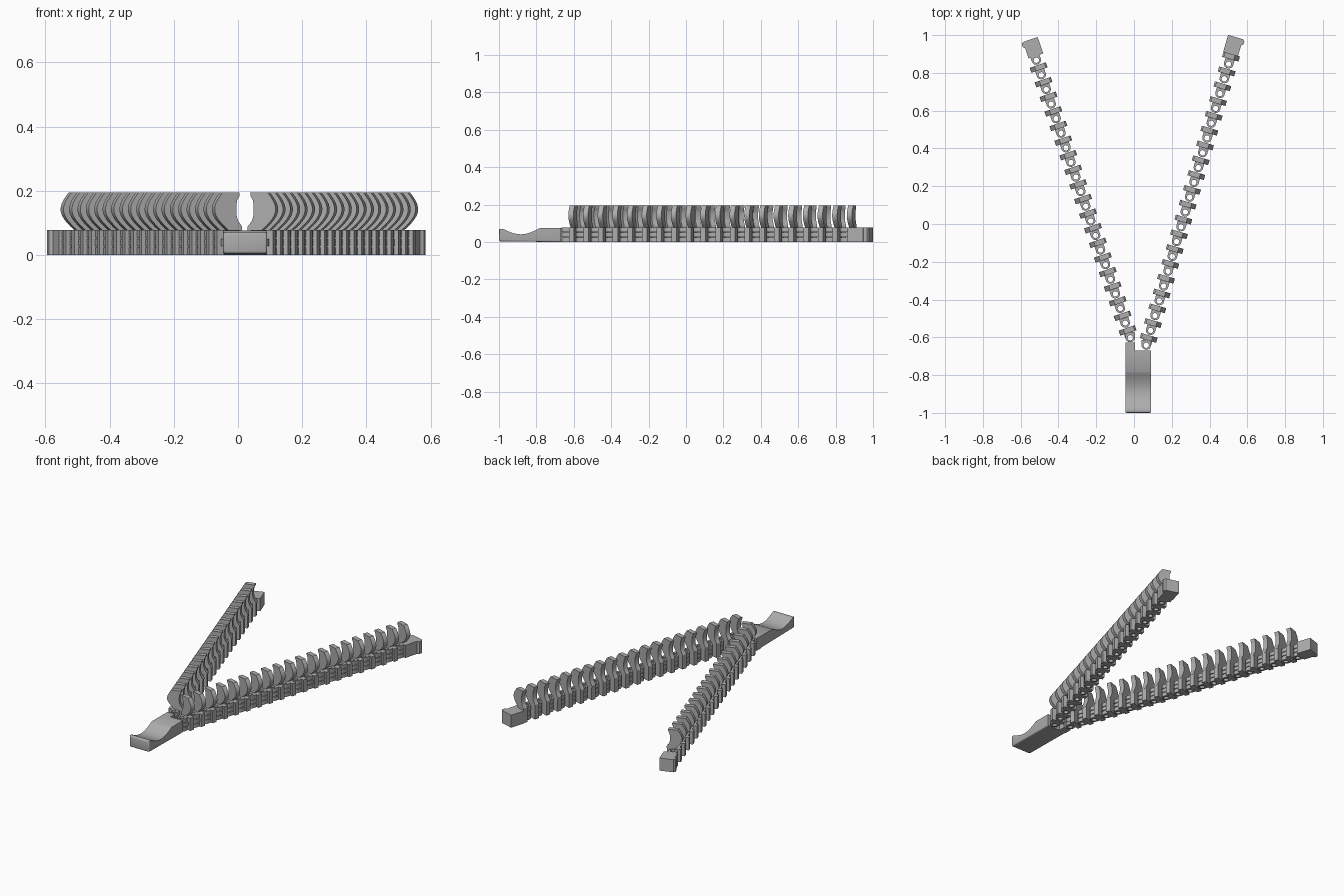
import bpy, bmesh
from math import sin, cos, pi, radians, atan2
from mathutils import Matrix, Vector

cube = bpy.data.objects.get("Cube")
if cube:
    bpy.data.objects.remove(cube)

grey = bpy.data.materials.new("plain_grey")
grey.use_nodes = True
colour = (0.42, 0.42, 0.42, 1)
grey.diffuse_color = colour
grey.node_tree.nodes["Principled BSDF"].inputs["Base Color"].default_value = colour

H = 0.078       # height of the strip
R = 0.025       # knuckle radius
PITCH = 0.0816  # distance between hinge holes
BAR = (0.027, 0.055)
FORK = ((0, 0.024), (0.054, H))
TONGUE = (0.028, 0.050)


def prism(bm, points, offset):
    """Extrude a closed outline of 3D points along an offset."""
    a = [bm.verts.new(p) for p in points]
    b = [bm.verts.new(Vector(p) + Vector(offset)) for p in points]
    bm.faces.new(a)
    bm.faces.new(b[::-1])
    for i in range(len(a)):
        j = (i + 1) % len(a)
        bm.faces.new((a[i], b[i], b[j], a[j]))


def box(bm, x0, x1, y0, y1, z0, z1):
    prism(bm, [(x0, y0, z0), (x1, y0, z0), (x1, y1, z0), (x0, y1, z0)], (0, 0, z1 - z0))


def knuckle(bm, cx, cy, z0, z1, toward, reach):
    """Hinge eye with a through hole, squared off towards +y or -y."""
    n, loops = 24, []
    for i in range(n):
        a = 2 * pi * i / n
        c, s = cos(a), sin(a) * toward
        if s > 0.001:
            k = R / max(abs(c), s)
            outer = (k * c, min(k * s, R) * reach / R)
        else:
            outer = (R * c, R * 0.94 * s)
        inner = (0.014 * c, 0.014 * s)
        loops.append([bm.verts.new((cx + p[0], cy + p[1] * 1.0, z))
                      for p, z in ((outer, z0), (outer, z1), (inner, z1), (inner, z0))])
    for i in range(n):
        p, q = loops[i], loops[(i + 1) % n]
        for k in range(4):
            m = (k + 1) % 4
            bm.faces.new((p[k], q[k], q[m], p[m]))


def claw(bm):
    """Crescent claw bulging outward (+x), standing on the crossbar."""
    outer = []
    for i in range(11):
        t = i / 10
        outer.append((0.02 * t + 0.036 * sin(pi * t), 0.076 + 0.119 * t))
    inner = [(-0.036, 0.195), (-0.035, 0.183), (-0.028, 0.172), (-0.025, 0.155),
             (-0.025, 0.125), (-0.030, 0.108), (-0.044, 0.088), (-0.044, 0.076)]
    prism(bm, [(x, BAR[0], z) for x, z in outer + inner], (0, BAR[1] - BAR[0], 0))


def end_block(bm, y0):
    """Solid strip end with a small hooked ear on its outer corner."""
    y1 = y0 + 0.092
    outline = [(-0.046, y0), (0.036, y0), (0.036, y1 - 0.034), (0.046, y1 - 0.026),
               (0.046, y1 - 0.008), (0.036, y1), (-0.046, y1)]
    prism(bm, [(x, y, 0) for x, y in outline], (0, 0, H))


def finish(bm, name, flip=False):
    if flip:
        bmesh.ops.scale(bm, vec=(-1, 1, 1), verts=bm.verts)
    bmesh.ops.recalc_face_normals(bm, faces=bm.faces)
    for f in bm.faces:
        f.smooth = True
    for e in bm.edges:
        e.smooth = e.calc_face_angle(pi) < radians(32)
    mesh = bpy.data.meshes.new(name)
    bm.to_mesh(mesh)
    bm.free()
    mesh.materials.append(grey)
    return mesh


def add(name, mesh, matrix=Matrix()):
    ob = bpy.data.objects.new(name, mesh)
    ob.matrix_world = matrix
    bpy.context.scene.collection.objects.link(ob)
    return ob


def link_mesh(name, flip, bar=True, fork=True, end=None):
    bm = bmesh.new()
    knuckle(bm, 0, 0, *TONGUE, 1, BAR[0])
    if bar:
        box(bm, -0.043, 0.038, *BAR, 0, H)
        claw(bm)
    if fork:
        for z0, z1 in FORK:
            knuckle(bm, 0, PITCH, z0, z1, -1, PITCH - BAR[1])
    if end is not None:
        end_block(bm, end)
    return finish(bm, name, flip)


# Two hinged strips of clawed links spreading from the handle
arms = (("right", (-0.020, -0.602), (-0.517, 0.867), True, False),
        ("left", (0.065, -0.642), (0.501, 0.847), False, True))
for side, start, stop, flip, last_claw in arms:
    a, b = Vector((*start, 0)), Vector((*stop, 0))
    d = b - a
    turn = Matrix.Rotation(atan2(-d.x, d.y), 4, 'Z')
    link = link_mesh(side + "_link", flip)
    tip = link_mesh(side + "_end", flip, bar=last_claw, fork=False,
                    end=BAR[1] if last_claw else 0.022)
    for i in range(20):
        place = Matrix.Translation(a.lerp(b, i / 19)) @ turn
        if i < 19:
            add(f"{side}_link_{i + 1}", link, place)
        else:
            add(side + "_end", tip, place)

# Handle with a scooped thumb rest
bm = bmesh.new()
scoop = []
for i in range(17):
    t = i / 16
    scoop.append((-0.78 - 0.2 * t, 0.076 - 0.005 * t - 0.032 * sin(pi * t)))
side_profile = [(-1.0, 0.004), (-0.67, 0.0), (-0.67, 0.076)] + scoop + [(-1.0, 0.071)]
prism(bm, [(-0.046, y, z) for y, z in side_profile], (0.137, 0, 0))
bmesh.ops.recalc_face_normals(bm, faces=bm.faces)
front = [e for e in bm.edges if all(v.co.y < -0.99 for v in e.verts)]
long_low = [e for e in bm.edges if all(v.co.z < 0.01 for v in e.verts) and e not in front]
long_low = [e for e in long_low if all(abs(v.co.x - e.verts[0].co.x) < 0.001 for v in e.verts)]
bmesh.ops.bevel(bm, geom=front + long_low, offset=0.008, segments=3, profile=0.5,
                affect='EDGES')
add("handle", finish(bm, "handle"))

# Fixed hinge forks on the handle
bm = bmesh.new()
box(bm, -0.045, 0.005, -0.675, -0.628, 0, 0.076)
for z0, z1 in FORK:
    knuckle(bm, -0.020, -0.602, z0, z1, -1, 0.027)
    knuckle(bm, 0.065, -0.642, z0, z1, -1, 0.029)
add("handle_hinges", finish(bm, "handle_hinges"))
